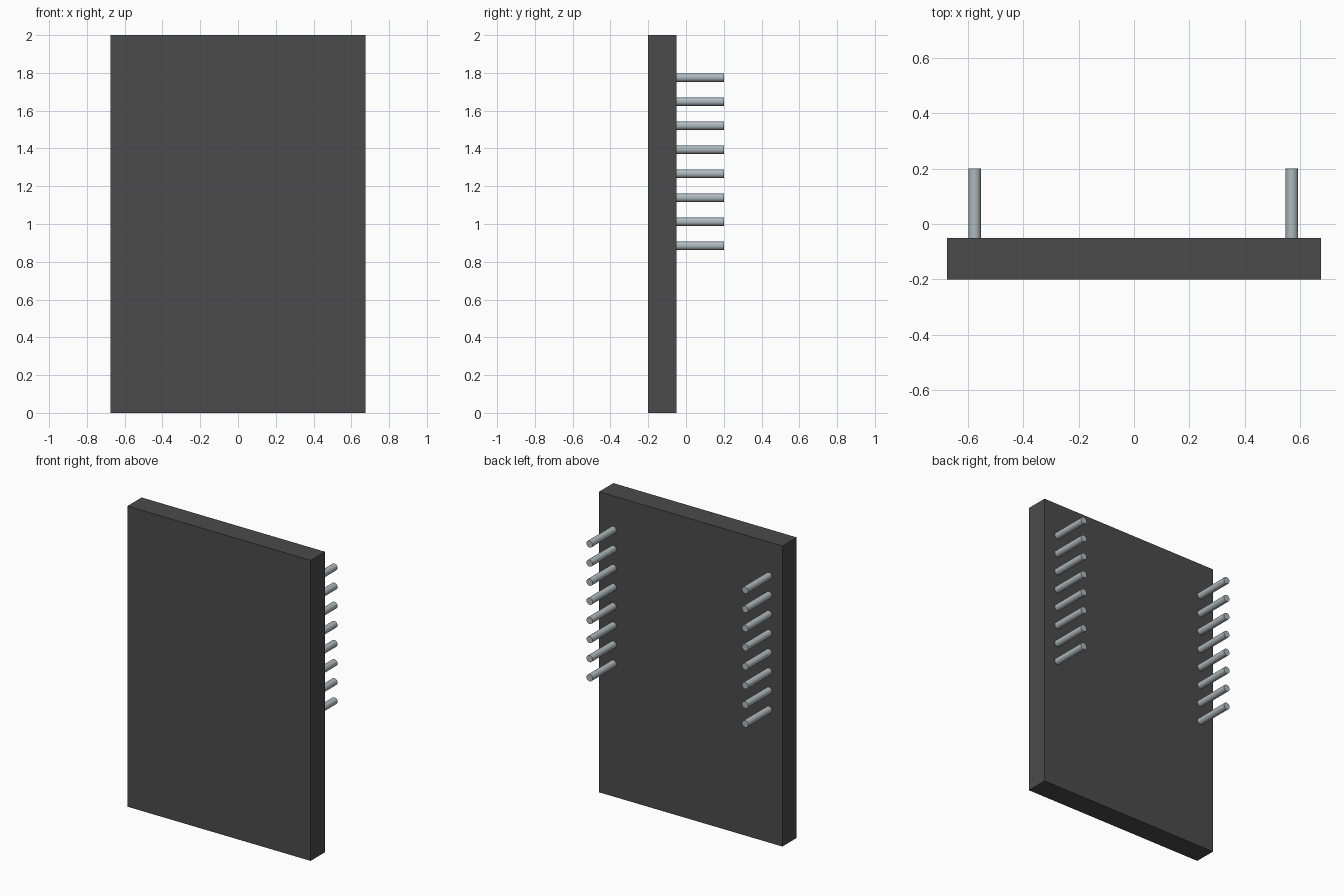
import bpy
import math

if "Cube" in bpy.data.objects:
    bpy.data.objects.remove(bpy.data.objects["Cube"], do_unlink=True)


def make_material(name, rgb):
    mat = bpy.data.materials.new(name)
    mat.use_nodes = True
    color = (*rgb, 1.0)
    mat.diffuse_color = color
    mat.node_tree.nodes["Principled BSDF"].inputs["Base Color"].default_value = color
    return mat


dark_plastic = make_material("dark_grey_plastic", (0.07, 0.07, 0.07))
pin_metal = make_material("pale_steel", (0.42, 0.48, 0.51))

# Flat module body
bpy.ops.mesh.primitive_cube_add(size=1, location=(0, -0.125, 1))
body = bpy.context.object
body.name = "module_body"
body.scale = (1.35, 0.15, 2.0)
bpy.ops.object.transform_apply(location=False, rotation=False, scale=True)
body.data.materials.append(dark_plastic)

# Two columns of eight pins on the back
PIN_RADIUS = 0.0227
PIN_START, PIN_END = -0.05, 0.20
TOP_Z, PITCH = 1.775, 0.1272

for side, x in (("right", -0.575), ("left", 0.57)):
    for i in range(8):
        bpy.ops.mesh.primitive_cylinder_add(
            vertices=32, radius=PIN_RADIUS, depth=PIN_END - PIN_START,
            location=(x, (PIN_START + PIN_END) / 2, TOP_Z - i * PITCH),
            rotation=(math.pi / 2, 0, 0))
        pin = bpy.context.object
        pin.name = f"{side}_pin_{i + 1}"
        pin.data.materials.append(pin_metal)
        bpy.ops.object.shade_smooth_by_angle(angle=math.radians(30))
